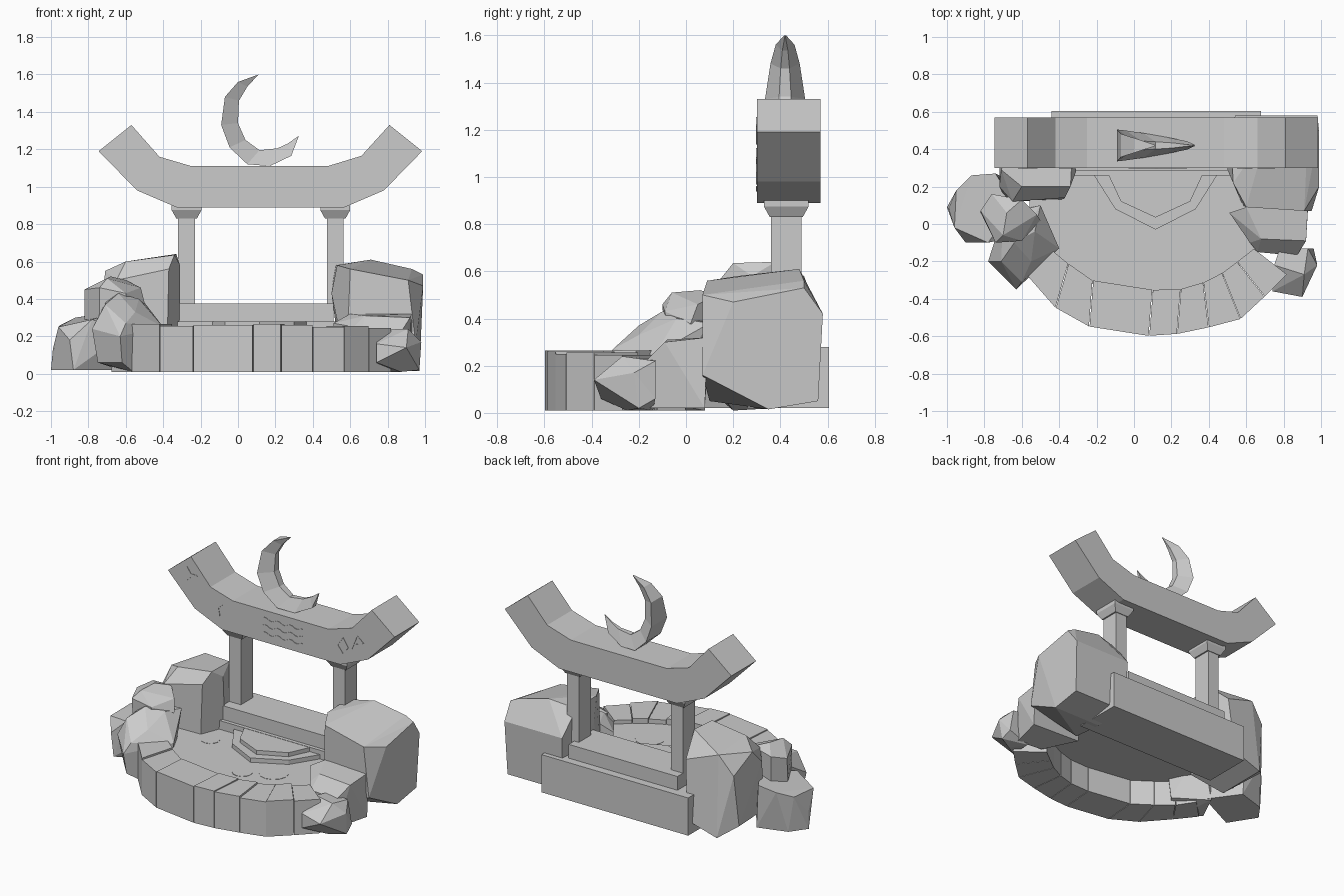
import bpy
import bmesh
import math
from mathutils import Vector

cube = bpy.data.objects.get("Cube")
if cube:
    bpy.data.objects.remove(cube, do_unlink=True)

stone = bpy.data.materials.new("grey stone")
stone.use_nodes = True
stone.diffuse_color = (0.6, 0.6, 0.6, 1)
shader = next(n for n in stone.node_tree.nodes if n.type == "BSDF_PRINCIPLED")
shader.inputs["Base Color"].default_value = stone.diffuse_color
shader.inputs["Roughness"].default_value = 0.9


def finish(name, bm):
    """Turn a bmesh into a named stone object."""
    bmesh.ops.recalc_face_normals(bm, faces=bm.faces)
    mesh = bpy.data.meshes.new(name)
    bm.to_mesh(mesh)
    bm.free()
    mesh.materials.append(stone)
    obj = bpy.data.objects.new(name, mesh)
    bpy.context.collection.objects.link(obj)
    return obj


def loft(name, sections):
    """Skin a row of closed cross-sections and cap both ends."""
    bm = bmesh.new()
    rings = [[bm.verts.new(p) for p in section] for section in sections]
    count = len(rings[0])
    for low, high in zip(rings, rings[1:]):
        for i in range(count):
            j = (i + 1) % count
            bm.faces.new((low[i], low[j], high[j], high[i]))
    bm.faces.new(rings[0])
    bm.faces.new(rings[-1])
    return finish(name, bm)


def slab(name, outline, bottom, top):
    return loft(name, [[(x, y, z) for x, y in outline] for z in (bottom, top)])


def rect(x0, x1, y0, y1):
    return [(x0, y0), (x1, y0), (x1, y1), (x0, y1)]


def rock(name, points):
    """Faceted boulder: the convex hull of a few corner points."""
    bm = bmesh.new()
    for p in points:
        bm.verts.new(p)
    result = bmesh.ops.convex_hull(bm, input=bm.verts)
    loose = [v for v in bm.verts if not v.link_faces]
    bmesh.ops.delete(bm, geom=loose, context="VERTS")
    bmesh.ops.dissolve_limit(bm, angle_limit=math.radians(8), verts=bm.verts, edges=bm.edges)
    return finish(name, bm)


# Curved lintel: matching top and bottom edge points, extruded in depth
top_edge = [(-.57, 1.33), (-.42, 1.16), (-.25, 1.11), (.48, 1.11), (.66, 1.165), (.81, 1.33)]
low_edge = [(-.745, 1.19), (-.54, .98), (-.33, .89), (.57, .89), (.78, .98), (.985, 1.19)]
front, back = .3, .57
loft("lintel", [[(a, front, b), (a, back, b), (c, back, d), (c, front, d)]
                for (a, b), (c, d) in zip(top_edge, low_edge)])

# Posts with flared capitals
for side, x in (("right", -.275), ("left", .52)):
    slab(side + "_post", rect(x - .045, x + .045, .36, .49), .36, .85)
    levels = [(.83, .055, .07), (.875, .08, .095), (.9, .08, .095)]
    loft(side + "_capital", [[(px, py, z) for px, py in rect(x - w, x + w, .425 - d, .425 + d)]
                             for z, w, d in levels])

# Back wall and the plinth under the posts
slab("back_wall", rect(-.44, .68, .26, .605), .02, .28)
slab("plinth", rect(-.32, .51, .285, .55), .27, .375)

# Ring of kerb stones around the front of the floor
outer = [(-.68, -.14), (-.57, -.28), (-.42, -.45), (-.24, -.55), (.08, -.6), (.23, -.59),
         (.4, -.555), (.57, -.51), (.7, -.39), (.82, -.27)]
inner = [(-.54, 0), (-.46, -.12), (-.35, -.21), (-.22, -.3), (.1, -.35), (.25, -.345),
         (.37, -.31), (.47, -.26), (.55, -.2), (.64, -.13)]
heights = [.25, .265, .255, .26, .265, .26, .25, .255, .245]
gap = .003
for i, height in enumerate(heights):
    quad = [Vector(p) for p in (outer[i], outer[i + 1], inner[i + 1], inner[i])]
    middle = sum(quad, Vector((0, 0))) / len(quad)
    quad = [p + (middle - p).normalized() * gap for p in quad]
    slab("kerb_stone_%d" % (i + 1), quad, .01, height)

# Floor, resting on the kerb and open below
floor_top = .22
floor_edge = [(x * 1.03, y - .02) for x, y in inner]
slab("floor", floor_edge + [(.66, .28), (-.56, .28)], .19, floor_top)

# Two angular steps in front of the plinth
slab("lower_step", [(-.22, .27), (-.1, .08), (.115, -.03), (.33, .08), (.45, .27)], .2, .25)
slab("upper_step", [(-.14, .27), (-.07, .12), (.115, .035), (.3, .12), (.37, .27)], .24, .278)

# Round inlays on the floor
for i, (x, y, r) in enumerate([(-.28, .1, .06), (.16, -.18, .065), (.33, -.08, .095)]):
    steps = [math.tau * k / 12 for k in range(12)]
    slab("floor_inlay_%d" % (i + 1), [(x + r * math.cos(a), y + r * math.sin(a)) for a in steps],
         floor_top - .005, floor_top + .002)

# Crescent: outer point, inner point and half width along its length
crescent = [((.11, 1.6), (.105, 1.595), .004), ((0, 1.56), (.05, 1.535), .04),
            ((-.07, 1.48), (.005, 1.46), .062), ((-.09, 1.33), (0, 1.34), .085),
            ((-.045, 1.21), (.04, 1.25), .08), ((.05, 1.12), (.115, 1.195), .066),
            ((.17, 1.11), (.21, 1.205), .045), ((.285, 1.165), (.265, 1.23), .022),
            ((.325, 1.27), (.32, 1.268), .003)]
mid = .42
loft("crescent", [[(a, mid - w, b), (a, mid + w, b), (c, mid + w * .3, d), (c, mid - w * .3, d)]
                  for (a, b), (c, d), w in crescent])

# Boulders on the left side
rock("left_large_boulder", [
    (.53, .22, .58), (.52, .45, .58), (.71, .48, .61), (.6, .09, .56), (.91, .07, .5),
    (.99, .2, .47), (.99, .5, .53), (.93, .5, .56), (.98, .58, .42), (.97, .56, .05),
    (.55, .56, .05), (.54, .58, .42), (.58, .1, .05), (.95, .07, .16), (1, .3, .3),
    (.97, .35, .015), (.6, .35, .015), (.5, .29, .43)])
rock("left_middle_boulder", [
    (.51, .06, .27), (.62, -.1, .25), (.66, -.15, .22), (.87, -.17, .22), (.92, -.09, .3),
    (.93, .09, .32), (.6, .09, .32), (.68, -.08, .31), (.53, .06, .05), (.68, -.14, .02),
    (.87, -.16, .02), (.93, .08, .02)])
rock("left_front_boulder", [
    (.74, -.36, .16), (.78, -.13, .23), (.93, -.13, .22), (.98, -.22, .17), (.9, -.39, .14),
    (.74, -.36, .06), (.87, -.25, .01), (.97, -.2, .02), (.8, -.14, .01), (.75, -.22, .235),
    (.91, -.27, .24), (.96, -.13, .06)])

# Boulders on the right side
rock("right_large_boulder", [
    (-.71, .29, .55), (-.6, .2, .6), (-.34, .2, .635), (-.33, .38, .64), (-.6, .5, .58),
    (-.31, .28, .58), (-.37, .14, .56), (-.65, .12, .5), (-.72, .2, .45), (-.7, .48, .45),
    (-.37, .53, .5), (-.31, .3, .2), (-.38, .13, .1), (-.68, .12, .08), (-.72, .45, .1),
    (-.4, .56, .1), (-.62, .55, .03), (-.6, .2, .01)])
rock("right_outer_boulder", [
    (-1, .09, .02), (-.99, .08, .13), (-.95, .18, .26), (-.87, .26, .3), (-.74, .27, .32),
    (-.96, -.02, .25), (-.9, -.1, .18), (-.78, -.1, .29), (-.64, .1, .33), (-.6, -.06, .22),
    (-.57, .05, .02), (-.88, -.1, .02), (-.72, .26, .02), (-.92, .2, .02)])
rock("right_top_boulder", [
    (-.82, .07, .45), (-.76, .16, .48), (-.68, .06, .52), (-.6, .13, .5), (-.52, .05, .46),
    (-.5, .02, .38), (-.6, -.09, .43), (-.74, -.1, .46), (-.7, -.06, .51), (-.82, .06, .29),
    (-.74, -.09, .28), (-.58, -.06, .28), (-.6, .12, .28), (-.76, .16, .28)])
rock("right_front_boulder", [
    (-.78, -.2, .24), (-.63, -.35, .2), (-.6, -.31, .27), (-.71, -.2, .37), (-.64, -.1, .43),
    (-.53, -.04, .4), (-.4, -.13, .25), (-.5, .1, .38), (-.7, .05, .4), (-.55, -.2, .33),
    (-.42, -.12, .05), (-.56, -.27, .01), (-.62, -.33, .06), (-.75, -.18, .06), (-.6, .08, .01)])

# Carved marks on the lintel face, as thin plates


def stroke(name, path, width=.006):
    loft(name, [[(x, front - .003, z - width), (x + width, front - .003, z + width),
                 (x + width, front + .003, z + width), (x, front + .003, z - width)]
                for x, z in path])


for i, z in enumerate((.95, 1, 1.05)):
    stroke("carved_wave_%d" % (i + 1),
           [(-.03 + .31 * k / 16, z + .009 * math.sin(k * math.pi / 2.5)) for k in range(17)], .004)

marks = {"fork_stem": [(-.4, 1), (-.33, 1.06)], "fork_branch": [(-.36, 1.03), (-.35, .98)],
         "diamond_upper": [(.55, 1.02), (.59, 1.08), (.63, 1.02)],
         "diamond_lower": [(.55, 1.02), (.59, .97), (.63, 1.02)],
         "hook": [(.66, 1.02), (.7, 1.12), (.75, 1.08), (.69, 1.06)],
         "spear": [(-.62, 1.14), (-.54, 1.22)], "zigzag": [(-.6, 1.25), (-.57, 1.21), (-.52, 1.21)]}
for name, path in marks.items():
    stroke("carved_" + name, path, .003)
